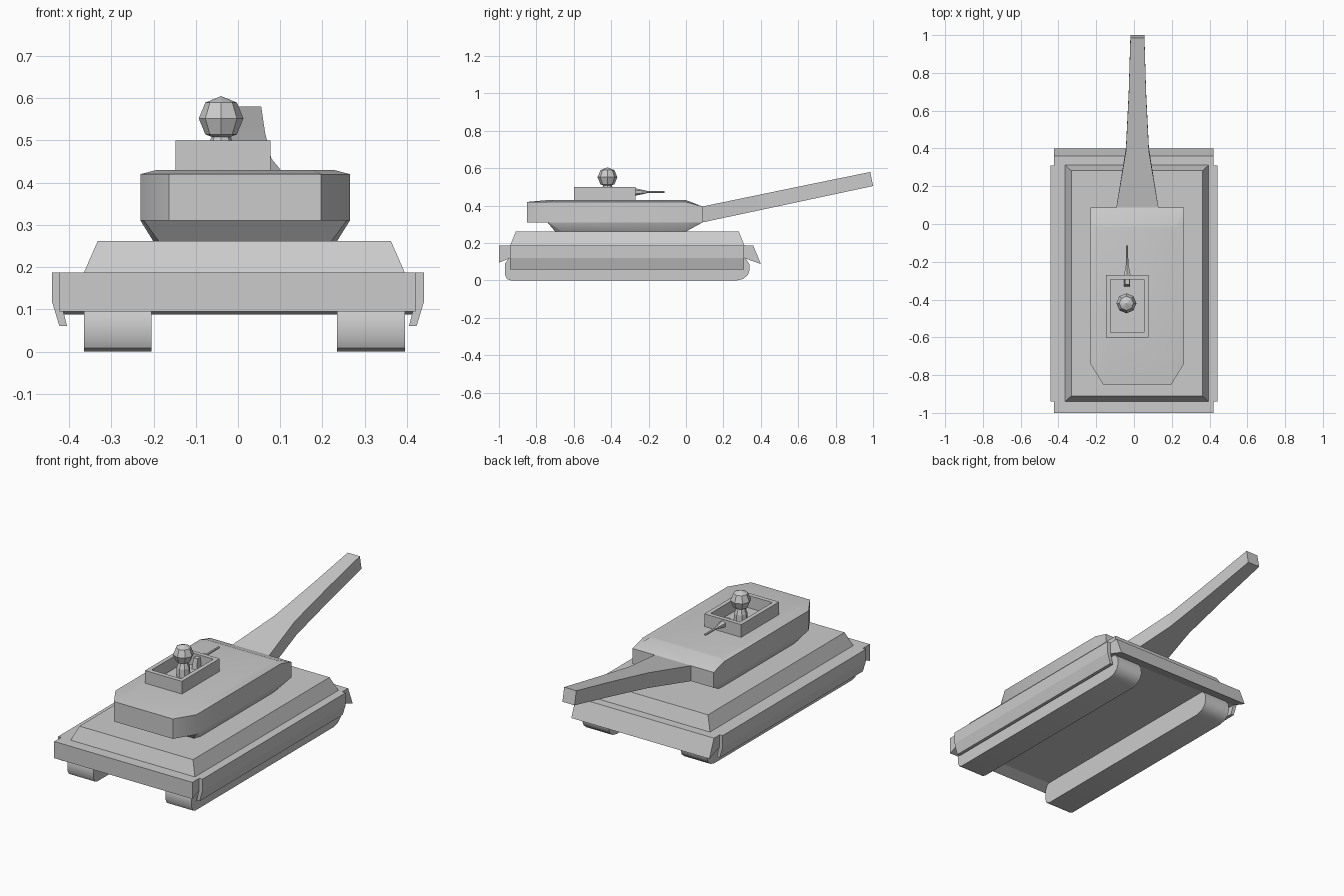
import bpy, bmesh, math
from mathutils import Matrix

if "Cube" in bpy.data.objects:
    bpy.data.objects.remove(bpy.data.objects["Cube"])

CX = 0.017  # centre line of the vehicle body


def finish(name, bm, smooth=None):
    bmesh.ops.recalc_face_normals(bm, faces=bm.faces)
    me = bpy.data.meshes.new(name)
    bm.to_mesh(me)
    bm.free()
    ob = bpy.data.objects.new(name, me)
    bpy.context.collection.objects.link(ob)
    if smooth:
        bpy.ops.object.select_all(action='DESELECT')
        ob.select_set(True)
        bpy.context.view_layer.objects.active = ob
        bpy.ops.object.shade_smooth_by_angle(angle=math.radians(smooth))
    return ob


def loft(name, rings, smooth=None):
    """Skin a stack of equal-length point rings and cap both ends."""
    bm = bmesh.new()
    vs = [[bm.verts.new(p) for p in r] for r in rings]
    n = len(vs[0])
    for a, b in zip(vs, vs[1:]):
        for i in range(n):
            bm.faces.new((a[i], a[(i + 1) % n], b[(i + 1) % n], b[i]))
    bm.faces.new(vs[0])
    bm.faces.new(vs[-1])
    return finish(name, bm, smooth)


def side_profile(name, pts, x0, x1, smooth=None):
    """Extrude a (y, z) profile across x."""
    return loft(name, [[(x, y, z) for y, z in pts] for x in (x0, x1)], smooth)


def rect(x0, x1, y0, y1, z):
    return [(x0, y0, z), (x1, y0, z), (x1, y1, z), (x0, y1, z)]


def cone(name, loc, r1, r2, depth, segs=8, along_y=False):
    bm = bmesh.new()
    rot = Matrix.Rotation(-math.pi / 2, 4, 'X') if along_y else Matrix()
    bmesh.ops.create_cone(bm, cap_ends=True, segments=segs, radius1=r1, radius2=r2,
                          depth=depth, matrix=Matrix.Translation(loc) @ rot)
    return finish(name, bm)


# Lower hull with rear box and drooping front fender
side_profile("lower_hull", [(-1, .187), (-1, .095), (-.94, .12), (.31, .12),
                            (.40, .088), (.36, .187)], -.423, .421)

# Tracks with rounded ends
track = [(-.94, .13), (-.968, .09), (-.968, .03), (-.957, .008), (-.935, 0), (.27, 0),
         (.305, .008), (.33, .028), (.34, .055), (.338, .09), (.31, .13)]
for side, x in (("left", -.365), ("right", .235)):
    side_profile(side + "_track", track, x, x + .16, 40)

# Side skirts, folded inward at the bottom
skirt = [(.441, .187), (.441, .12), (.423, .06), (.405, .06), (.42, .12), (.42, .187)]
for side, s in (("left", -1), ("right", 1)):
    loft(side + "_skirt", [[(s * x, y, z) for x, z in skirt] for y in (-.94, .31)])

# Sloped upper hull
loft("upper_hull", [rect(-.365, .395, -.94, .312, .187), rect(-.332, .362, -.91, .282, .262)])


# Turret: eight-sided plan, each ring gives (half width, y, z) for four stations
def turret_ring(stations):
    right = [(CX + w, y, z) for w, y, z in stations]
    return right + [(CX - w, y, z) for w, y, z in reversed(stations)]


loft("turret", [turret_ring(r) for r in (
    [(.215, 0, .262), (.218, -.03, .262), (.218, -.66, .262), (.205, -.70, .262)],
    [(.248, .088, .31), (.248, 0, .31), (.248, -.73, .31), (.24, -.74, .31)],
    [(.248, .088, .31), (.248, 0, .31), (.248, -.74, .31), (.18, -.85, .31)],
    [(.248, .088, .395), (.248, 0, .42), (.248, -.74, .42), (.18, -.85, .42)],
    [(.21, 0, .43), (.21, -.02, .43), (.21, -.70, .43), (.16, -.74, .43)])], 35)

# Main gun: tapering square barrel raised upward
loft("main_gun", [[(.018 - w, y0, z0), (.018 + w, y0, z0), (.018 + w, y1, z1), (.018 - w, y1, z1)]
                  for w, y0, z0, y1, z1 in ((.112, .085, .31, .085, .395),
                                            (.061, .40, .377, .385, .457),
                                            (.046, .70, .441, .685, .519),
                                            (.037, 1.0, .505, .985, .58))])

# Open-topped commander's hatch box
outer, inner = (-.148, .077, -.60, -.27), (-.125, .054, -.575, -.293)
loft("hatch_box", [rect(*outer, .42), rect(*outer, .50), rect(*inner, .50), rect(*inner, .432)])

# Crew figure
cone("crew_body", (-.04, -.42, .455), .036, .034, .05)
cone("crew_neck", (-.04, -.42, .498), .034, .02, .036)
bm = bmesh.new()
bmesh.ops.create_uvsphere(bm, u_segments=8, v_segments=4, radius=.053,
                          matrix=Matrix.Translation((-.04, -.42, .552)))
finish("crew_head", bm)

# Small roof gun on the front of the hatch box
cone("roof_gun_mount", (-.036, -.25, .473), .024, .007, .08, 6, True)
cone("roof_gun_barrel", (-.036, -.195, .473), .007, .006, .16, 6, True)
loft("roof_gun_breech", [rect(-.052, -.02, -.33, -.285, .432), rect(-.048, -.024, -.32, -.285, .49)])
